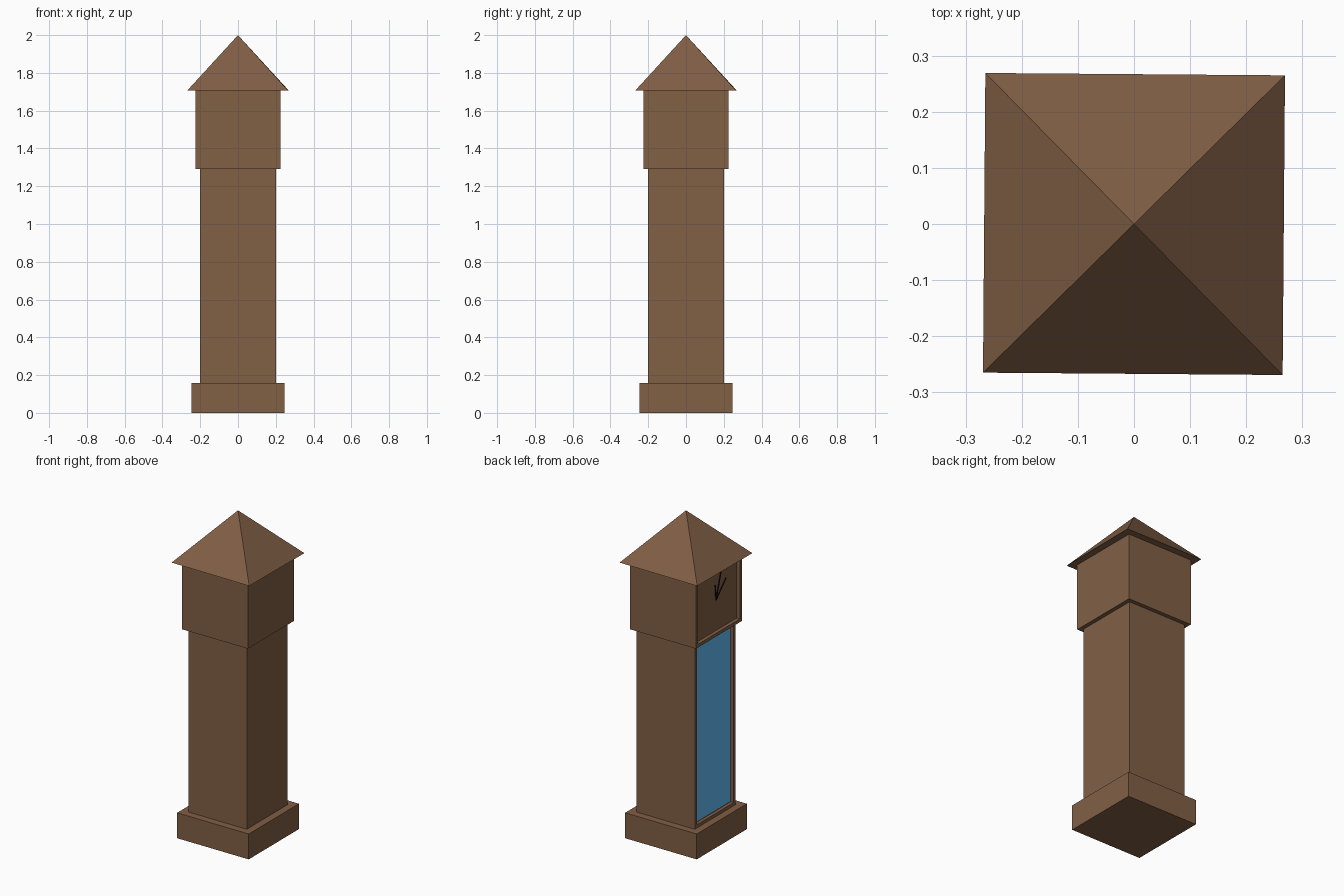
import bpy, bmesh
from math import radians, sqrt
from mathutils import Vector

if "Cube" in bpy.data.objects:
    bpy.data.objects.remove(bpy.data.objects["Cube"])


def material(name, rgb):
    m = bpy.data.materials.new(name)
    m.diffuse_color = (*rgb, 1)
    m.use_nodes = True
    m.node_tree.nodes["Principled BSDF"].inputs["Base Color"].default_value = m.diffuse_color
    return m


wood = material("wood", (0.22, 0.115, 0.06))
glass = material("glass", (0.12, 0.5, 0.9))
black = material("black", (0.005, 0.005, 0.005))


def finish(bm, name, mat):
    bmesh.ops.recalc_face_normals(bm, faces=bm.faces)
    mesh = bpy.data.meshes.new(name)
    bm.to_mesh(mesh)
    bm.free()
    mesh.materials.append(mat)
    ob = bpy.data.objects.new(name, mesh)
    bpy.context.collection.objects.link(ob)
    return ob


def box(name, half, z0, z1, mat, frame=0, depth=0):
    """Square block; with a frame width, the -x side gets a sunken panel."""
    bm = bmesh.new()
    bmesh.ops.create_cube(bm, size=1)
    for v in bm.verts:
        v.co = Vector((v.co.x * 2 * half, v.co.y * 2 * half, z0 if v.co.z < 0 else z1))
    if frame:
        side = min(bm.faces, key=lambda f: f.calc_center_median().x)
        bmesh.ops.inset_region(bm, faces=[side], thickness=frame)
        walls = bmesh.ops.extrude_face_region(bm, geom=[side])["geom"]
        bmesh.ops.translate(bm, vec=(depth, 0, 0),
                            verts=[v for v in walls if isinstance(v, bmesh.types.BMVert)])
        if side.is_valid:
            bmesh.ops.delete(bm, geom=[side], context='FACES_ONLY')
    return finish(bm, name, mat)


# Plinth, case and hood, the last two with a sunken opening on the left side
box("plinth", 0.245, 0, 0.157, wood)
box("case", 0.2, 0.157, 1.29, wood, 0.028, 0.02)
box("hood", 0.225, 1.29, 1.706, wood, 0.028, 0.022)

# Pyramid roof, turned very slightly
bm = bmesh.new()
bmesh.ops.create_cone(bm, cap_ends=True, segments=4, radius1=0.267 * sqrt(2), radius2=0, depth=0.294)
bmesh.ops.remove_doubles(bm, verts=bm.verts, dist=1e-5)
roof = finish(bm, "roof", wood)
first = roof.data.vertices[0].co.copy()
turn = 44.55 if min(abs(first.x), abs(first.y)) < 0.01 else -0.45
roof.rotation_euler.z = radians(turn)
roof.location.z = 1.853

# Glass door pane in the case opening
bm = bmesh.new()
bmesh.ops.create_cube(bm, size=1)
for v in bm.verts:
    v.co = Vector((v.co.x * 0.004 - 0.1815, v.co.y * 0.344, 0.7235 + v.co.z * 1.077))
finish(bm, "glass_door", glass)


# Clock hands pivoting at the middle of the dial
def hand(name, angle, length, width):
    bm = bmesh.new()
    bmesh.ops.create_cube(bm, size=1)
    for v in bm.verts:
        v.co = Vector((v.co.x * 0.004, v.co.y * width, (v.co.z + 0.5) * length))
    ob = finish(bm, name, black)
    ob.location = (-0.206, 0, 1.5)
    ob.rotation_euler.x = radians(angle)


hand("minute_hand", 17, 0.17, 0.006)
hand("hour_hand", 44, 0.14, 0.006)
hand("small_hand", -5, 0.095, 0.006)
